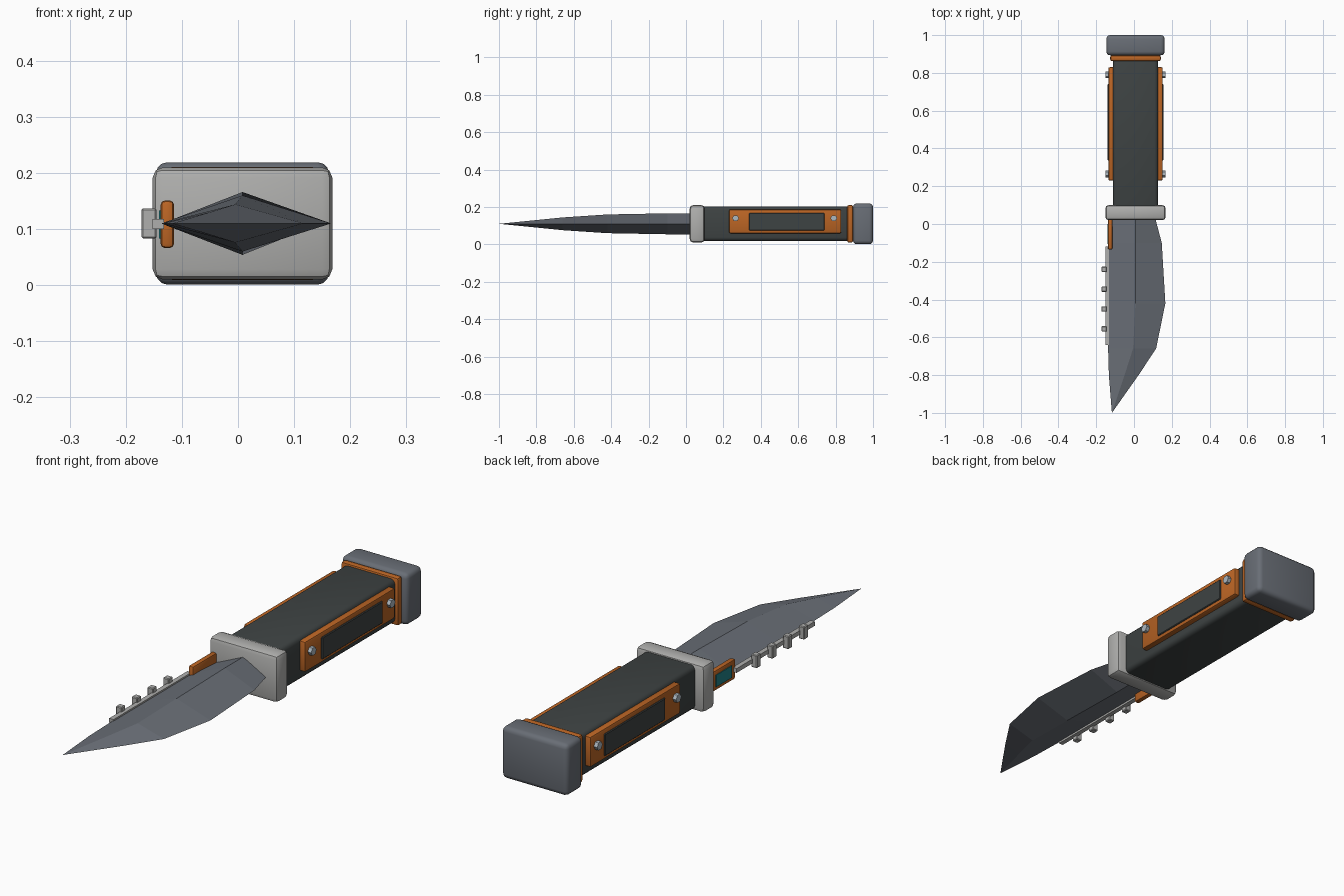
import bpy, bmesh
from math import pi
from mathutils import Matrix

cube = bpy.data.objects.get("Cube")
if cube:
    bpy.data.objects.remove(cube, do_unlink=True)

CX, CZ = 0.008, 0.11   # centre line of the knife


def material(name, *rgb):
    m = bpy.data.materials.new(name)
    m.use_nodes = True
    colour = (*rgb, 1)
    m.diffuse_color = colour
    m.node_tree.nodes["Principled BSDF"].inputs["Base Color"].default_value = colour
    return m


STEEL = material("dark steel", 0.14, 0.155, 0.18)
ALLOY = material("light alloy", 0.43, 0.43, 0.42)
GRIP = material("dark grip", 0.048, 0.056, 0.056)
ORANGE = material("orange", 0.5, 0.13, 0.018)
TEAL = material("teal", 0.015, 0.22, 0.24)
BOLT = material("bolt steel", 0.42, 0.48, 0.53)


def finish(name, bm, mat, smooth=False):
    bmesh.ops.recalc_face_normals(bm, faces=bm.faces)
    mesh = bpy.data.meshes.new(name)
    bm.to_mesh(mesh)
    bm.free()
    mesh.materials.append(mat)
    ob = bpy.data.objects.new(name, mesh)
    bpy.context.collection.objects.link(ob)
    if smooth:
        bpy.ops.object.select_all(action='DESELECT')
        bpy.context.view_layer.objects.active = ob
        ob.select_set(True)
        bpy.ops.object.shade_smooth_by_angle(angle=0.6)
    return ob


def box(name, mat, x, y, z, bevel=0.0, segments=2):
    """Box between pairs of limits, with rounded edges."""
    bm = bmesh.new()
    bmesh.ops.create_cube(bm, size=1)
    for v in bm.verts:
        for i, (lo, hi) in enumerate((x, y, z)):
            v.co[i] = lo + (hi - lo) * (v.co[i] + 0.5)
    if bevel:
        bmesh.ops.bevel(bm, geom=bm.edges[:], offset=bevel, segments=segments,
                        profile=0.5, affect='EDGES')
    return finish(name, bm, mat, bevel > 0)


def around(centre, half):
    return centre - half, centre + half


# Blade: diamond sections (y, spine x, ridge x, edge x, half thickness) to a tip
SECTIONS = [
    (0.04, -0.115, CX, 0.11, 0.056),
    (-0.1, -0.135, CX, 0.147, 0.056),
    (-0.42, -0.137, CX, 0.166, 0.05),
    (-0.66, -0.137, -0.005, 0.117, 0.034),
    (-0.8, -0.133, -0.05, 0.024, 0.02),
]
bm = bmesh.new()
rings = [[bm.verts.new(p) for p in ((spine, y, CZ), (ridge, y, CZ + t),
                                    (edge, y, CZ), (ridge, y, CZ - t))]
         for y, spine, ridge, edge, t in SECTIONS]
tip = bm.verts.new((-0.117, -1, CZ))
bm.faces.new(rings[0])
for i in range(4):
    j = (i + 1) % 4
    for a, b in zip(rings, rings[1:]):
        bm.faces.new((a[i], a[j], b[j], b[i]))
    bm.faces.new((rings[-1][i], rings[-1][j], tip))
finish("blade", bm, STEEL)

# Rail and teeth on the spine
box("spine_rail", ALLOY, (-0.152, -0.132), (-0.64, -0.12), (0.1, 0.118))
for k in range(4):
    box(f"spine_tooth_{k + 1}", ALLOY, (-0.172, -0.145),
        around(-0.24 - 0.105 * k, 0.014), around(CZ, 0.027), 0.003, 1)

# Indicator clip in front of the guard
box("indicator_housing", ORANGE, (-0.138, -0.114), (-0.135, 0.03), (0.066, 0.151), 0.008)
box("indicator_screen", TEAL, (-0.141, -0.134), (-0.105, 0.0), (0.083, 0.133))

# Guard, grip, collar and pommel
box("guard", ALLOY, around(CX, 0.16), (0.02, 0.1), around(CZ, 0.1), 0.018)
box("grip", GRIP, around(CX, 0.12), (0.08, 0.9), around(CZ, 0.092), 0.02, 3)
box("collar", ORANGE, around(CX, 0.134), (0.862, 0.893), around(CZ, 0.101), 0.01)
box("pommel", STEEL, around(CX, 0.154), (0.893, 1.0), around(CZ, 0.109), 0.02, 3)

# Side panels with inlays and hex bolts
for label, s in (("left", 1), ("right", -1)):
    def span(a, b):
        return sorted((CX + s * a, CX + s * b))

    box(f"{label}_panel", ORANGE, span(0.11, 0.144), (0.23, 0.83), (0.059, 0.187), 0.008)
    box(f"{label}_panel_inlay", GRIP, span(0.135, 0.149), (0.337, 0.74), (0.074, 0.167), 0.003, 1)
    for k, y in enumerate((0.265, 0.79)):
        bm = bmesh.new()
        place = Matrix.Translation((CX + s * 0.148, y, 0.14)) @ Matrix.Rotation(pi / 2, 4, 'Y')
        bmesh.ops.create_cone(bm, cap_ends=True, segments=6, radius1=0.018,
                              radius2=0.018, depth=0.024, matrix=place)
        finish(f"{label}_bolt_{k + 1}", bm, BOLT)
